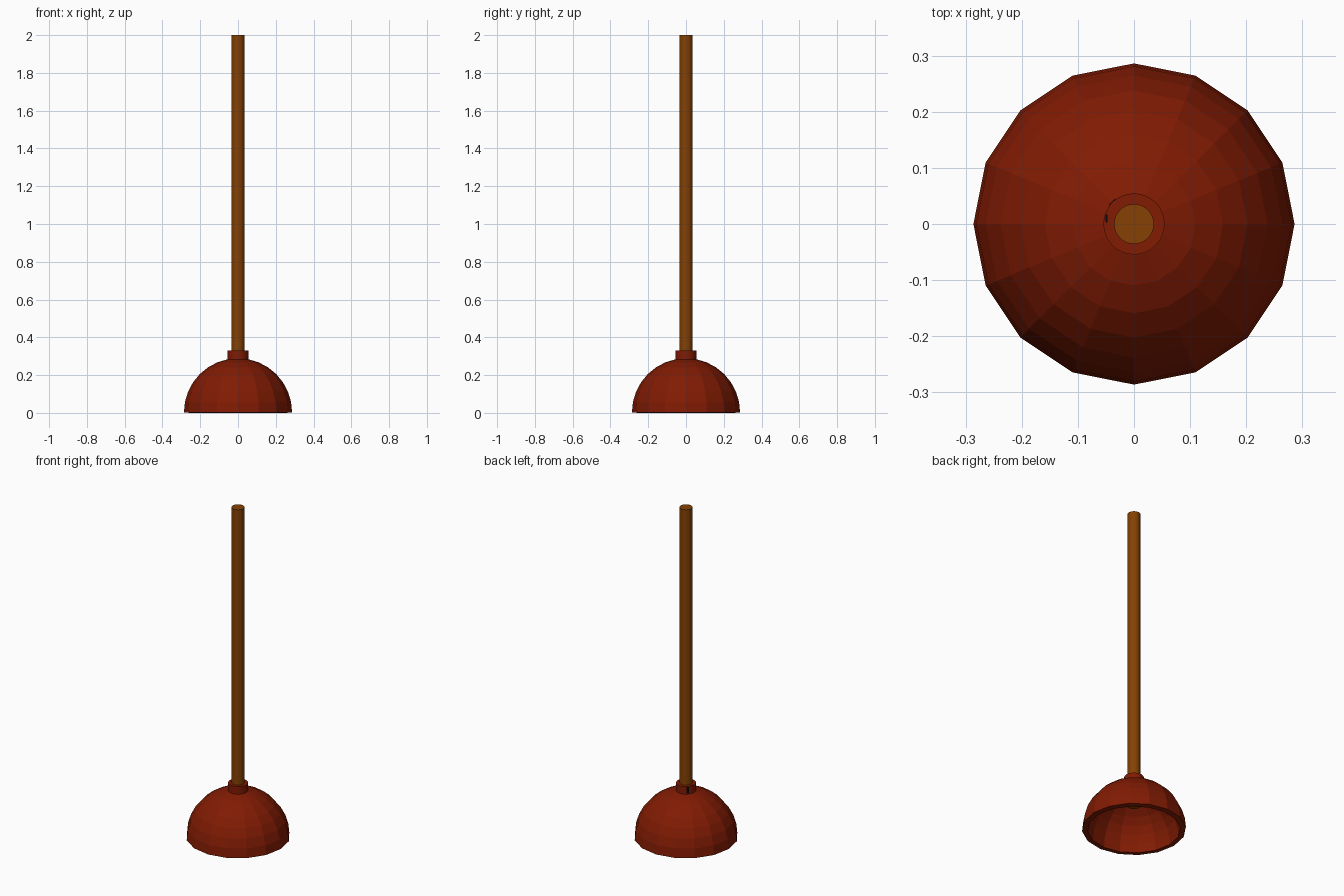
import bpy, bmesh, math

if "Cube" in bpy.data.objects:
    bpy.data.objects.remove(bpy.data.objects["Cube"])

def material(name, rgb):
    m = bpy.data.materials.new(name)
    m.diffuse_color = (*rgb, 1)
    m.use_nodes = True
    m.node_tree.nodes["Principled BSDF"].inputs["Base Color"].default_value = m.diffuse_color
    return m

RUBBER = material("red_rubber", (0.220, 0.0110, 0.0010))
WOOD = material("brown_wood", (0.235, 0.0530, 0.0010))
MARK = material("black_mark", (0.002, 0.002, 0.002))

def lathe(name, profile, sides, mat):
    """Revolve a (radius, z) profile about z; radius 0 makes a pole."""
    bm = bmesh.new()
    rings = []
    for r, z in profile:
        n = 1 if r < 1e-6 else sides
        rings.append([bm.verts.new((r * math.cos(2 * math.pi * i / sides),
                                    r * math.sin(2 * math.pi * i / sides), z))
                      for i in range(n)])
    for a, b in zip(rings, rings[1:]):
        for i in range(sides):
            j = (i + 1) % sides
            quad = [a[i % len(a)], a[j % len(a)], b[j % len(b)], b[i % len(b)]]
            bm.faces.new(list(dict.fromkeys(quad)))
    bmesh.ops.recalc_face_normals(bm, faces=bm.faces)
    mesh = bpy.data.meshes.new(name)
    bm.to_mesh(mesh)
    bm.free()
    mesh.materials.append(mat)
    ob = bpy.data.objects.new(name, mesh)
    bpy.context.collection.objects.link(ob)
    return ob

def plate(name, size, location, angle):
    """Thin dark plate turned about z."""
    bpy.ops.mesh.primitive_cube_add(size=1, location=location, rotation=(0, 0, angle))
    ob = bpy.context.object
    ob.name = name
    ob.scale = size
    ob.data.materials.append(MARK)

# low-poly hemispherical cup, thickened inwards; the inner lip hangs slightly lower
R, LIP = 0.2862, 0.003
arc = [math.radians(11.25 * k) for k in range(9)]
cup = lathe("rubber_cup", [(R * math.sin(a), LIP + R * math.cos(a)) for a in arc], 16, RUBBER)
if cup.data.polygons[0].normal.z < 0:
    cup.data.flip_normals()
shell = cup.modifiers.new("wall", "SOLIDIFY")
shell.thickness = 0.031
shell.offset = -1

# collar and handle
lathe("collar", [(0, 0.275), (0.0545, 0.275), (0.0545, 0.33), (0, 0.33)], 32, RUBBER)
lathe("handle", [(0, 0.15), (0.0355, 0.15), (0.0355, 2.0), (0, 2.0)], 32, WOOD)

# small dark marks on the collar's side and top
a = math.radians(135)
plate("collar_side_mark", (0.004, 0.014, 0.04), (0.0537 * math.cos(a), 0.0537 * math.sin(a), 0.308), a)
plate("collar_top_mark", (0.004, 0.014, 0.002), (-0.049, 0.010, 0.33), 0)
